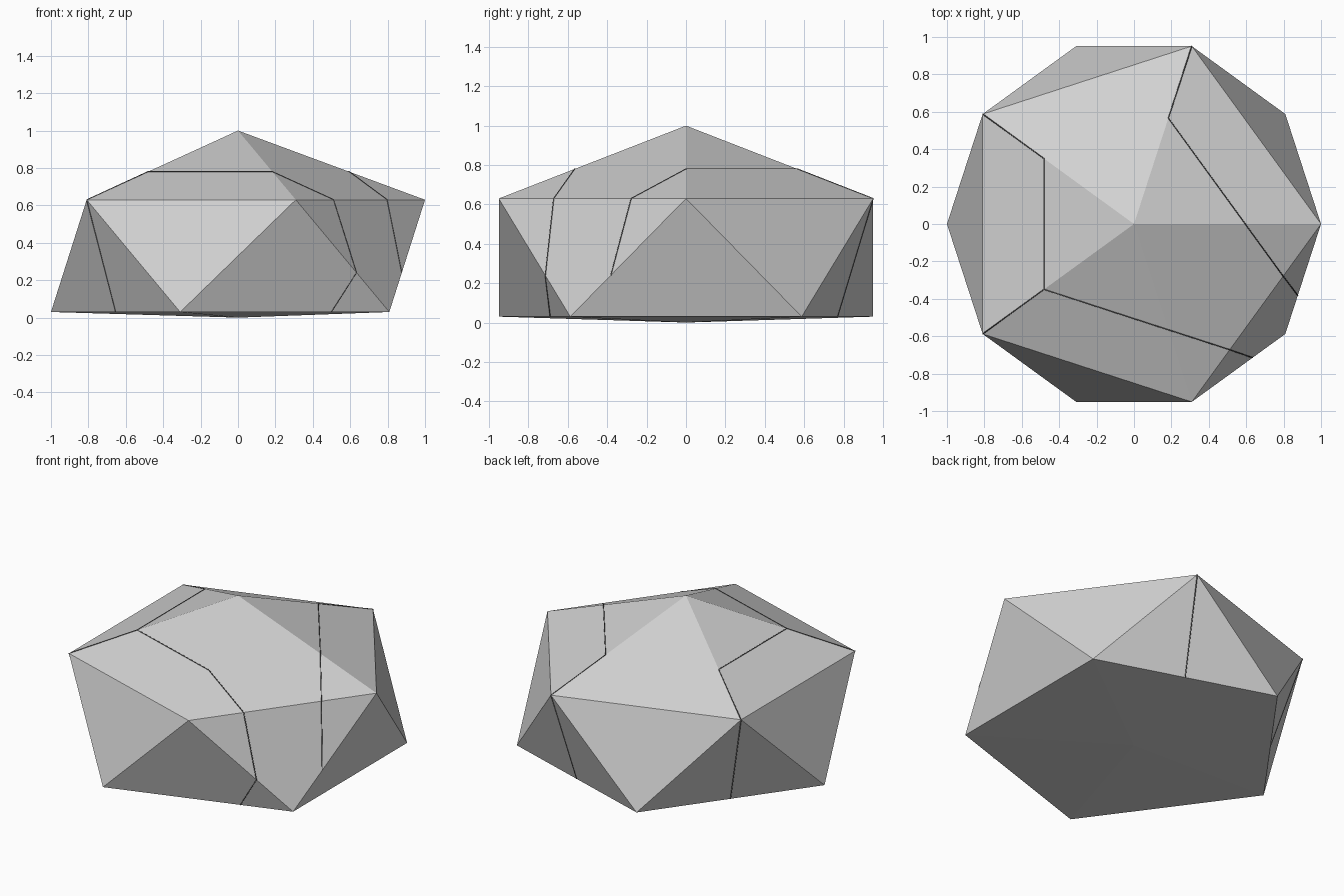
import bpy, bmesh, math
from mathutils import Vector

if "Cube" in bpy.data.objects:
    bpy.data.objects.remove(bpy.data.objects["Cube"])


def material(name, value):
    m = bpy.data.materials.new(name)
    m.diffuse_color = (value, value, value, 1)
    m.use_nodes = True
    m.node_tree.nodes["Principled BSDF"].inputs["Base Color"].default_value = m.diffuse_color
    return m


stone = material("grey_stone", 0.64)
dark = material("dark_crack", 0.09)


def polar(angle, z, radius=1.0):
    a = math.radians(angle)
    return Vector((radius * math.cos(a), radius * math.sin(a), z))


UPPER, LOWER = 0.63, 0.03

# Faceted boulder: two staggered rings of five corners, closed by two apexes
bm = bmesh.new()
top = bm.verts.new((0, 0, 1))
bottom = bm.verts.new((0, 0, 0))
up = [bm.verts.new(polar(72 * i, UPPER)) for i in range(5)]
low = [bm.verts.new(polar(72 * i + 36, LOWER)) for i in range(5)]
for i in range(5):
    j = (i + 1) % 5
    bm.faces.new((top, up[i], up[j]))
    bm.faces.new((up[i], low[i], up[j]))
    bm.faces.new((low[i], low[j], up[j]))
    bm.faces.new((bottom, low[j], low[i]))
bmesh.ops.recalc_face_normals(bm, faces=bm.faces[:])
mesh = bpy.data.meshes.new("boulder")
bm.to_mesh(mesh)
bm.free()
mesh.materials.append(stone)
bpy.context.collection.objects.link(bpy.data.objects.new("boulder", mesh))


# Hairline cracks lying on the facets
def crack(name, points):
    curve = bpy.data.curves.new(name, 'CURVE')
    curve.dimensions = '3D'
    curve.bevel_depth = 0.003
    curve.bevel_resolution = 0
    spline = curve.splines.new('POLY')
    spline.points.add(len(points) - 1)
    for p, co in zip(spline.points, points):
        p.co = (*co, 1)
    curve.materials.append(dark)
    obj = bpy.data.objects.new(name, curve)
    bpy.context.collection.objects.link(obj)
    bpy.ops.object.select_all(action='DESELECT')
    obj.select_set(True)
    bpy.context.view_layer.objects.active = obj
    bpy.ops.object.convert(target='MESH')


def crack_path(start, turn, descend):
    """Climb a corner at angle start, cross one top facet, then run down."""
    ridge = [Vector((0, 0, 1)).lerp(polar(start + d, UPPER), 0.595)
             for d in (0, 72 * turn)]
    path = [polar(start, LOWER, 0.809), polar(start, UPPER)] + ridge
    if descend:
        corner = polar(start + 72 * turn, UPPER)
        path.append(corner.lerp(polar(start + 144 * turn, UPPER), 0.293))
        path.append(corner.lerp(polar(start + 108 * turn, LOWER), 0.65))
    return path


front = crack_path(216, 1, True)
front.append(Vector((0.50, -0.69, LOWER)))
crack("front_crack", front)
crack("right_crack", crack_path(72, -1, True))
crack("left_crack", crack_path(144, 1, False))
